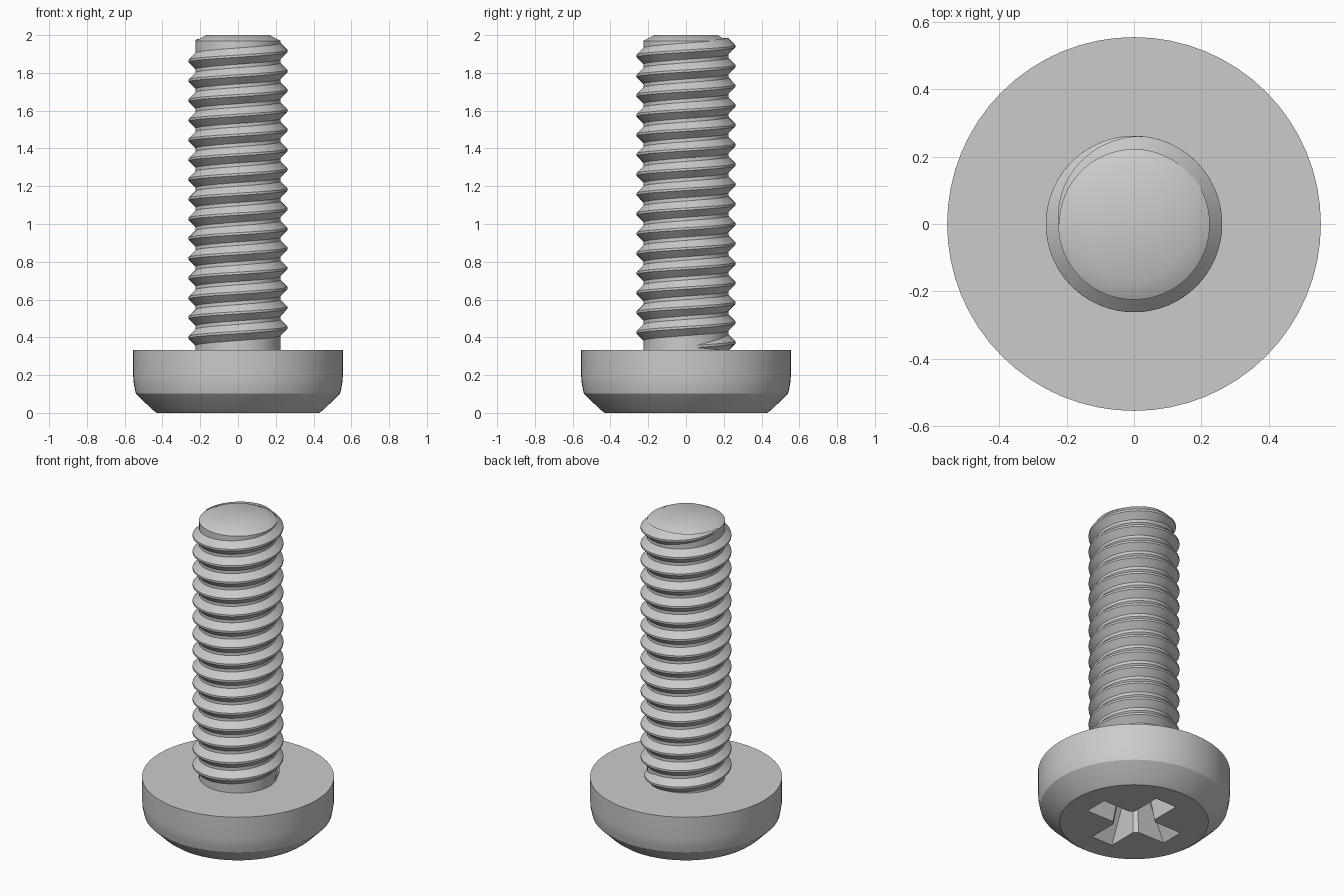
import bpy, bmesh, math
from math import cos, sin, pi, radians

cube = bpy.data.objects.get("Cube")
if cube:
    bpy.data.objects.remove(cube, do_unlink=True)

GREY = (0.6, 0.6, 0.6, 1)
steel = bpy.data.materials.new("grey steel")
steel.diffuse_color = GREY
steel.use_nodes = True
steel.node_tree.nodes["Principled BSDF"].inputs["Base Color"].default_value = GREY

SIDES = 64
ROOT, CREST, PITCH = 0.225, 0.262, 0.1045


def make_object(name, bm):
    bmesh.ops.recalc_face_normals(bm, faces=bm.faces)
    mesh = bpy.data.meshes.new(name)
    bm.to_mesh(mesh)
    bm.free()
    mesh.materials.append(steel)
    obj = bpy.data.objects.new(name, mesh)
    bpy.context.collection.objects.link(obj)
    return obj


def loft(name, rings, closed_ring=True):
    """Skin a list of equal-length point rings and cap both ends."""
    bm = bmesh.new()
    rows = [[bm.verts.new(p) for p in ring] for ring in rings]
    n = len(rows[0])
    for a, b in zip(rows, rows[1:]):
        for i in range(n):
            j = (i + 1) % n
            bm.faces.new((a[i], a[j], b[j], b[i]))
    bm.faces.new(rows[0])
    bm.faces.new(rows[-1])
    return make_object(name, bm)


def lathe(name, profile):
    angles = [2 * pi * i / SIDES for i in range(SIDES)]
    return loft(name, [[(r * cos(a), r * sin(a), z) for a in angles] for r, z in profile])


def smooth(obj):
    bpy.ops.object.select_all(action="DESELECT")
    obj.select_set(True)
    bpy.context.view_layer.objects.active = obj
    bpy.ops.object.shade_smooth_by_angle(angle=radians(28))


# Pan head with a bevelled, slightly rounded rim
head = lathe("head", [(0.43, 0), (0.455, 0.018), (0.541, 0.103), (0.548, 0.135),
                      (0.553, 0.165), (0.555, 0.195), (0.555, 0.333)])


# Cross recess, tapering inwards
def cross(length, half, nose, z):
    arm = [(length, -half), (length, half), (half + nose, half), (half, half + nose)]
    ring = []
    for k in range(4):
        c, s = cos(k * pi / 2), sin(k * pi / 2)
        ring += [(x * c - y * s, x * s + y * c, z) for x, y in arm]
    return ring


cutter = loft("recess_cutter", [cross(0.3, 0.077, 0.022, -0.02),
                                cross(0.14, 0.045, 0.02, 0.24)])
cutter.hide_render = True
cutter.hide_set(True)
cut = head.modifiers.new("recess", "BOOLEAN")
cut.operation = "DIFFERENCE"
cut.solver = "EXACT"
cut.object = cutter
bpy.context.view_layer.objects.active = head
bpy.ops.object.modifier_apply(modifier=cut.name)
bpy.data.objects.remove(cutter, do_unlink=True)
smooth(head)

# Shank core with a chamfered tip
shank = lathe("shank", [(ROOT, 0.3), (ROOT, 1.97), (0.167, 2.0)])
smooth(shank)

# Right-handed thread ridge, fading in above the head and out at the tip
start, end = -15 * 2 * pi + radians(15), pi
fade_in, fade_out = radians(60), radians(95)
steps = 16 * SIDES
rings = []
for i in range(steps + 1):
    a = start + (end - start) * i / steps
    z = 1.915 + PITCH * a / (2 * pi)
    t = max(0.02, min(1, (a - start) / fade_in, (end - a) / fade_out))
    height = (CREST - ROOT) * t
    foot = 0.006 + height + 0.004
    section = [(ROOT - 0.004, -foot), (ROOT + height, -0.006),
               (ROOT + height, 0.006), (ROOT - 0.004, foot)]
    rings.append([(r * cos(a), r * sin(a), z + dz) for r, dz in section])
thread = loft("thread", rings)
smooth(thread)
